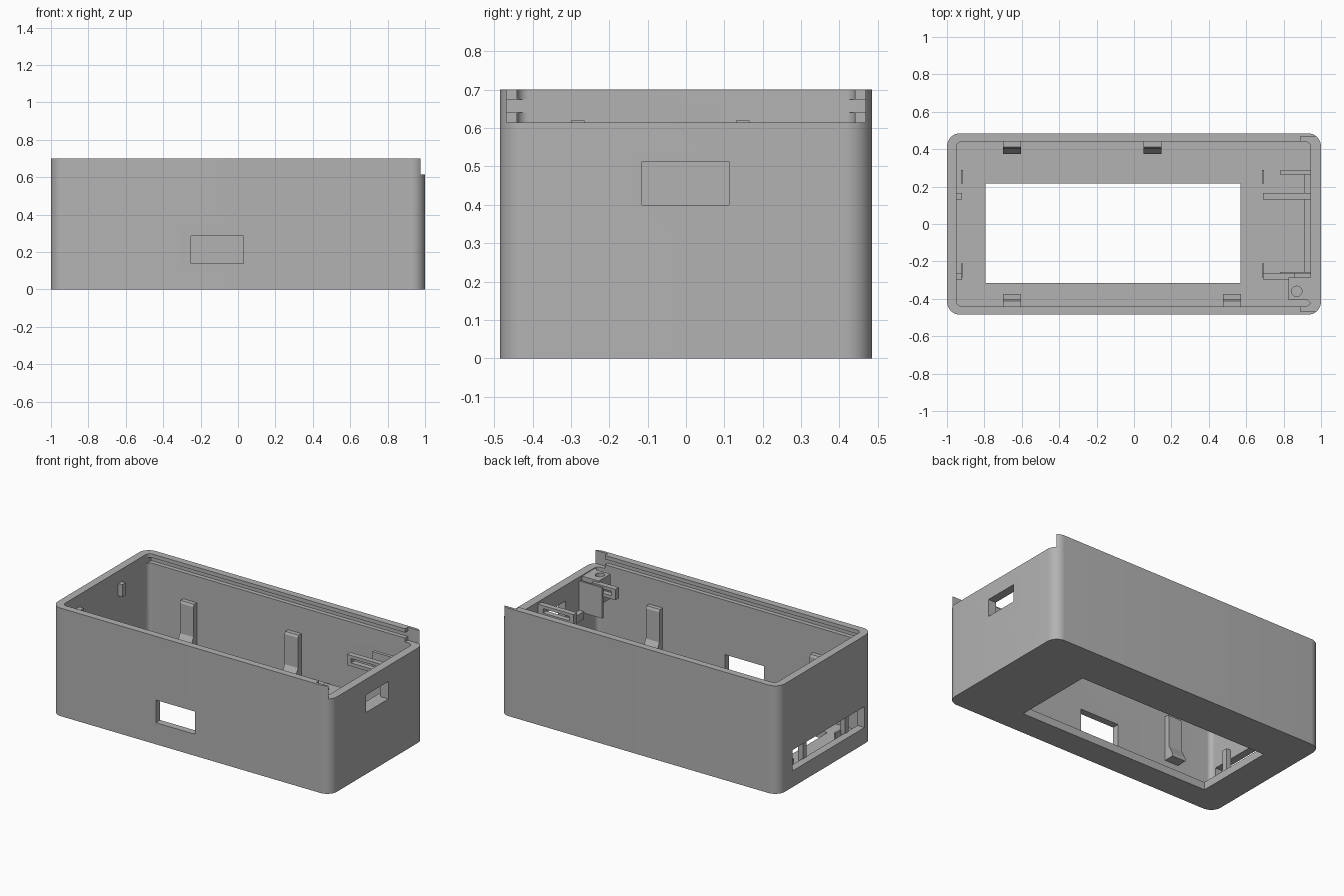
import bpy, bmesh, math

cube = bpy.data.objects.get("Cube")
if cube:
    bpy.data.objects.remove(cube, do_unlink=True)

grey = bpy.data.materials.new("matte grey")
grey.use_nodes = True
GREY = (0.45, 0.45, 0.45, 1)
grey.diffuse_color = GREY
grey.node_tree.nodes["Principled BSDF"].inputs["Base Color"].default_value = GREY


def prism(name, outline, offset):
    """Extrude a closed 3D outline along an offset vector."""
    bm = bmesh.new()
    face = bm.faces.new([bm.verts.new(p) for p in outline])
    top = bmesh.ops.extrude_face_region(bm, geom=[face])["geom"]
    bmesh.ops.translate(bm, vec=offset, verts=[v for v in top if isinstance(v, bmesh.types.BMVert)])
    bmesh.ops.recalc_face_normals(bm, faces=bm.faces)
    mesh = bpy.data.meshes.new(name)
    bm.to_mesh(mesh)
    bm.free()
    mesh.materials.append(grey)
    ob = bpy.data.objects.new(name, mesh)
    bpy.context.scene.collection.objects.link(ob)
    return ob


def box(name, x0, x1, y0, y1, z0, z1):
    return prism(name, [(x0, y0, z0), (x1, y0, z0), (x1, y1, z0), (x0, y1, z0)], (0, 0, z1 - z0))


def rounded_box(name, x0, x1, y, z0, z1, r, steps=10):
    """Upright block with rounded vertical corners."""
    pts = []
    corners = [(x1 - r, y - r), (x0 + r, y - r), (x0 + r, r - y), (x1 - r, r - y)]
    for i, (cx, cy) in enumerate(corners):
        for k in range(steps + 1):
            a = math.pi / 2 * (i + k / steps)
            pts.append((cx + r * math.cos(a), cy + r * math.sin(a), z0))
    return prism(name, pts, (0, 0, z1 - z0))


def cut(target, *cutters):
    """Subtract each cutter from the target, then discard it."""
    bpy.context.view_layer.objects.active = target
    for c in cutters:
        mod = target.modifiers.new("cut", "BOOLEAN")
        mod.operation = "DIFFERENCE"
        mod.solver = "EXACT"
        mod.object = c
        bpy.ops.object.modifier_apply(modifier=mod.name)
        bpy.data.objects.remove(c, do_unlink=True)


# Case shell with cavity, lid opening, lid grooves and wall openings
shell = rounded_box("case_shell", -1, 1, 0.485, 0, 0.7, 0.07)
cut(shell,
    rounded_box("cavity", -0.95, 0.945, 0.44, 0.05, 0.8, 0.03),
    box("lid_entry", 0.89, 1.1, -0.468, 0.468, 0.615, 0.8),
    box("lid_groove", -0.95, 0.95, -0.468, 0.468, 0.64, 0.675),
    box("display_window", -0.795, 0.57, -0.315, 0.217, -0.1, 0.2),
    box("front_port", -0.25, 0.03, -0.6, -0.4, 0.14, 0.287),
    box("right_port", 0.9, 1.1, -0.115, 0.112, 0.4, 0.513),
    box("left_slot", -1.1, -0.9, -0.40, 0.337, 0.105, 0.24))
bpy.ops.object.select_all(action="DESELECT")
shell.select_set(True)
bpy.ops.object.shade_smooth_by_angle(angle=math.radians(30))

# Display clips on the long walls, each with a wedge lip at its foot
clip_profile = [(0.445, 0.47), (0.412, 0.47), (0.405, 0.455), (0.405, 0.26),
                (0.373, 0.2), (0.373, 0.18), (0.445, 0.18)]
for name, x, side in [("back_clip_a", -0.70, 1), ("back_clip_b", 0.05, 1),
                      ("front_clip_a", -0.70, -1), ("front_clip_b", 0.475, -1)]:
    prism(name, [(x, side * y, z) for y, z in clip_profile], (0.097, 0, 0))

# Low locating ridges on the floor
for x in (-0.925, 0.685):
    for y in (-0.285, 0.217):
        box("floor_ridge", x, x + 0.011, y, y + 0.073, 0.045, 0.12)

# Posts behind the left slot and small catches above them
for y in (-0.30, 0.13):
    box("slot_post", -0.955, -0.92, y, y + 0.035, 0.045, 0.3)
    box("left_catch", -0.955, -0.92, y, y + 0.035, 0.54, 0.62)

# Slotted bracket arms on the right wall
for name, y, x1 in [("back_arm", 0.13, 0.95), ("front_arm", -0.298, 0.86)]:
    arm = box(name, 0.69, x1, y, y + 0.035, 0.53, 0.6)
    cut(arm, box("arm_slot", 0.72, x1 - 0.04, y - 0.1, y + 0.1, 0.552, 0.58))

# Side plates and ledge of the right port holder
box("back_plate", 0.78, 0.95, 0.265, 0.285, 0.39, 0.59)
box("front_plate", 0.78, 0.95, -0.268, -0.256, 0.39, 0.59)
box("port_ledge", 0.912, 0.95, -0.258, 0.267, 0.35, 0.4)

# Screw boss in the front right corner
boss = prism("screw_boss", [(0.825, -0.285, 0.45), (0.95, -0.285, 0.45), (0.95, -0.43, 0.45),
                            (0.925, -0.405, 0.45), (0.825, -0.405, 0.45)], (0, 0, 0.16))
hole = [(0.87 + 0.028 * math.cos(math.tau * i / 20), -0.36 + 0.028 * math.sin(math.tau * i / 20), 0.5)
        for i in range(20)]
cut(boss, prism("screw_hole", hole, (0, 0, 0.2)))
